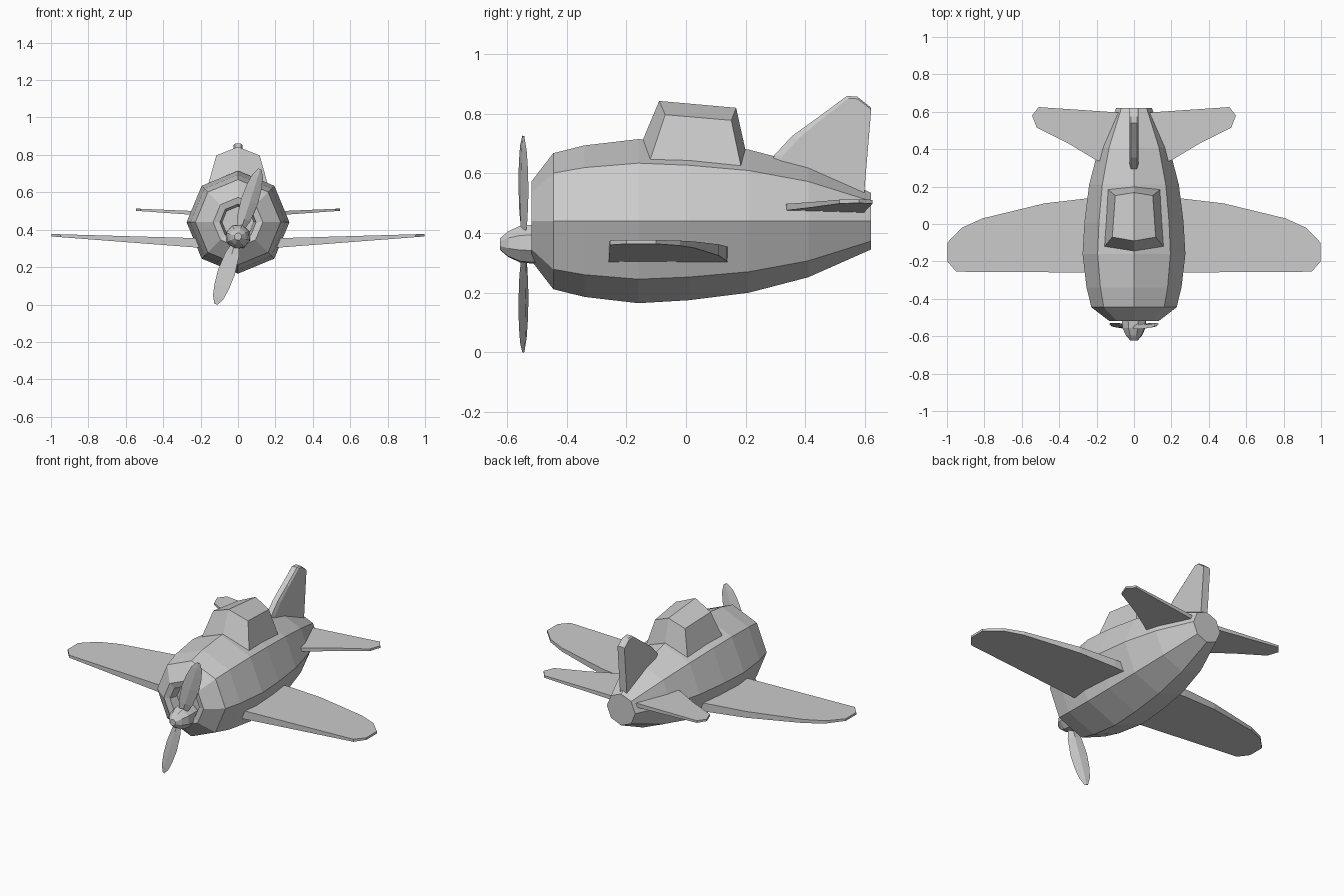
import bpy
from math import sin, cos, pi, radians

if "Cube" in bpy.data.objects:
    bpy.data.objects.remove(bpy.data.objects["Cube"])


def make(name, verts, faces, mirror=False):
    me = bpy.data.meshes.new(name)
    me.from_pydata(verts, [], faces)
    ob = bpy.data.objects.new(name, me)
    bpy.context.collection.objects.link(ob)
    if mirror:
        ob.modifiers.new("mirror", 'MIRROR')
    # consistent outward normals
    import bmesh
    bm = bmesh.new()
    bm.from_mesh(me)
    bmesh.ops.recalc_face_normals(bm, faces=bm.faces)
    bm.to_mesh(me)
    bm.free()
    return ob


def loft(name, rings, mirror=False):
    """Skin equal-length closed rings and cap both ends."""
    n = len(rings[0])
    verts = [p for r in rings for p in r]
    faces = [(k * n + i, k * n + (i + 1) % n, (k + 1) * n + (i + 1) % n, (k + 1) * n + i)
             for k in range(len(rings) - 1) for i in range(n)]
    faces += [tuple(range(n)), tuple(range(len(verts) - n, len(verts)))]
    return make(name, verts, faces, mirror)


def lathe(name, profile, z, sides=8, turn=0.0):
    """Profile of (y, radius) turned about a y-axis at height z."""
    return loft(name, [[(r * sin(turn + 2 * pi * i / sides), y, z + r * cos(turn + 2 * pi * i / sides))
                        for i in range(sides)] for y, r in profile])


# Fuselage: octagonal barrel with a recessed nose intake
lathe("fuselage", [(-0.46, 0.085), (-0.51, 0.097), (-0.518, 0.133), (-0.445, 0.228), (-0.34, 0.254),
                   (-0.16, 0.275), (0.01, 0.265), (0.21, 0.24), (0.41, 0.188), (0.62, 0.095)], 0.44)


# Wings and tailplane: flat outlines whose top and bottom heights vary with x
def panel(name, outline, top, bottom):
    x0, x1 = outline[0][0], max(p[0] for p in outline)

    def layer(ends):
        return [(x, y, ends[0] + (ends[1] - ends[0]) * (x - x0) / (x1 - x0)) for x, y in outline]
    loft(name, [layer(top), layer(bottom)], True)


panel("wings", [(0.12, -0.26), (0.95, -0.255), (0.998, -0.2), (0.998, -0.1), (0.92, -0.02),
                (0.81, 0.03), (0.48, 0.11), (0.25, 0.137), (0.12, 0.142)],
      (0.352, 0.377), (0.297, 0.364))
panel("tailplane", [(0.05, 0.30), (0.2, 0.34), (0.35, 0.43), (0.52, 0.515), (0.545, 0.58),
                    (0.51, 0.625), (0.05, 0.594)],
      (0.492, 0.513), (0.466, 0.501))

# Tail fin: full-width body with a narrower leading edge
fin = [(0.29, 0.63), (0.295, 0.66), (0.355, 0.725), (0.445, 0.79), (0.54, 0.86),
       (0.575, 0.857), (0.621, 0.82), (0.597, 0.53)]
fin_side = [(0.31, 0.62), (0.325, 0.66), (0.375, 0.715), (0.455, 0.782), (0.545, 0.852),
            (0.575, 0.85), (0.621, 0.815), (0.597, 0.53)]
loft("tail_fin", [[(-0.023, y, z) for y, z in fin_side], [(-0.016, y, z) for y, z in fin],
                  [(0.016, y, z) for y, z in fin], [(0.023, y, z) for y, z in fin_side]])

# Canopy: angular cabin with a ridged roof and pointed front and rear
base = [(0, -0.15, 0.70), (0.16, -0.122, 0.64), (0.14, 0.185, 0.62), (0, 0.2, 0.675)]
roof = [(0, -0.09, 0.843), (0.116, -0.07, 0.797), (0.1, 0.152, 0.778), (0, 0.168, 0.82)]
make("canopy", base + roof, [(0, 1, 5, 4), (1, 2, 6, 5), (2, 3, 7, 6), (4, 5, 6, 7)], True)

# Spinner
HUB, TILT = 0.363, radians(18)
lathe("spinner", [(-0.47, 0.068), (-0.52, 0.068), (-0.557, 0.064), (-0.595, 0.046), (-0.624, 0.02)],
      HUB, 8, TILT)

# Propeller blades: pitched diamond sections (radius, half chord, half thickness)
sections = [(0.03, 0.018, 0.010), (0.1, 0.04, 0.010), (0.2, 0.05, 0.009),
            (0.28, 0.044, 0.008), (0.34, 0.032, 0.006), (0.38, 0.01, 0.003)]
PITCH = radians(20)
for k in range(2):
    a = TILT + k * pi
    rings = []
    for r, c, t in sections:
        ring = []
        for u, v in ((c, 0), (0, t), (-c, 0), (0, -t)):
            across, y = u * cos(PITCH) - v * sin(PITCH), u * sin(PITCH) + v * cos(PITCH)
            ring.append((r * sin(a) + across * cos(a), y - 0.545, HUB + r * cos(a) - across * sin(a)))
        rings.append(ring)
    loft(f"propeller_blade_{k + 1}", rings)
